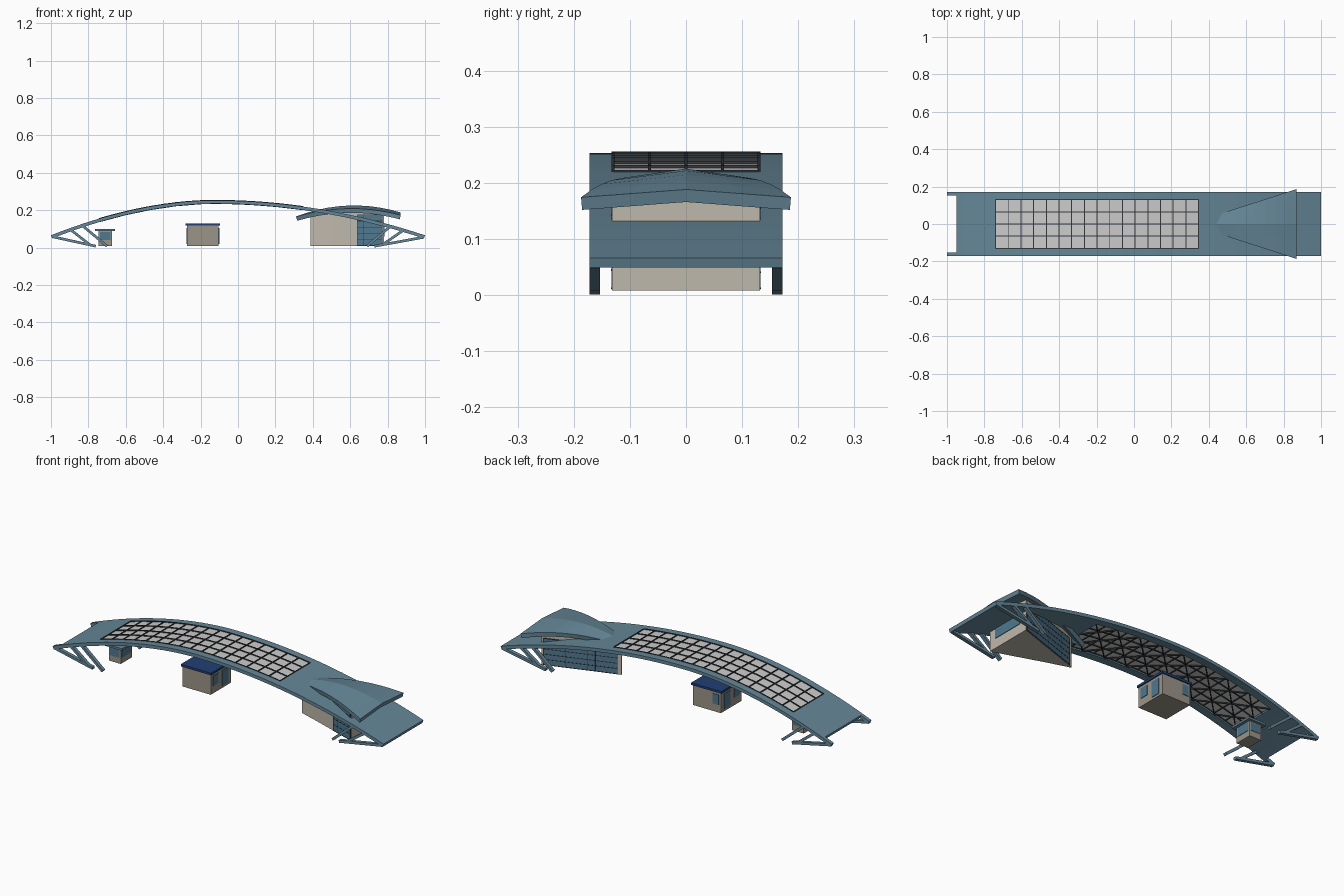
import bpy, bmesh, math
from mathutils import Vector, Matrix

if "Cube" in bpy.data.objects:
    bpy.data.objects.remove(bpy.data.objects["Cube"])


def mat(name, rgb):
    m = bpy.data.materials.new(name)
    m.diffuse_color = (*rgb, 1)
    m.use_nodes = True
    m.node_tree.nodes["Principled BSDF"].inputs["Base Color"].default_value = m.diffuse_color
    return m


STEEL = mat("steel_blue", (0.13, 0.24, 0.31))
DARK = mat("dark_bars", (0.035, 0.04, 0.045))
BEIGE = mat("beige_wall", (0.52, 0.48, 0.41))
TAUPE = mat("taupe_wall", (0.33, 0.30, 0.25))
GLASS = mat("blue_glass", (0.08, 0.19, 0.28))
NAVY = mat("navy_roof", (0.015, 0.05, 0.18))
PANEL = mat("skylight_grey", (0.52, 0.51, 0.51))


def finish(bm, name, m, thick=0):
    bmesh.ops.recalc_face_normals(bm, faces=bm.faces) if not thick else None
    me = bpy.data.meshes.new(name)
    bm.to_mesh(me)
    bm.free()
    me.materials.append(m)
    ob = bpy.data.objects.new(name, me)
    bpy.context.collection.objects.link(ob)
    if thick:
        s = ob.modifiers.new("thickness", 'SOLIDIFY')
        s.thickness, s.offset = thick, -1
    return ob


def beams(name, m, segs, width, depth):
    """One object made of straight box bars between point pairs."""
    bm = bmesh.new()
    for p, q in segs:
        p, q = Vector(p), Vector(q)
        d = (q - p).normalized()
        ref = Vector((0, 0, 1)) if abs(d.z) < 0.95 else Vector((0, 1, 0))
        side = ref.cross(d).normalized()
        rot = Matrix((d, side, d.cross(side))).transposed().to_4x4()
        bmesh.ops.create_cube(bm, size=1, matrix=Matrix.Translation((p + q) / 2) @ rot
                              @ Matrix.Diagonal(((q - p).length, width, depth, 1)))
    return finish(bm, name, m)


def box(name, m, x0, x1, y0, y1, z0, z1):
    bm = bmesh.new()
    bmesh.ops.create_cube(bm, size=1, matrix=Matrix.Translation(((x0 + x1) / 2, (y0 + y1) / 2, (z0 + z1) / 2))
                          @ Matrix.Diagonal((x1 - x0, y1 - y0, z1 - z0, 1)))
    return finish(bm, name, m)


def sheet(name, m, xs, ys, func, keep, thick):
    """Grid surface given by func(x, y), thickened downwards."""
    bm = bmesh.new()
    rows = [[bm.verts.new(func(x, y)) for y in ys] for x in xs]
    for i in range(len(xs) - 1):
        for j in range(len(ys) - 1):
            if keep((xs[i] + xs[i + 1]) / 2, (ys[j] + ys[j + 1]) / 2):
                bm.faces.new((rows[i][j], rows[i + 1][j], rows[i + 1][j + 1], rows[i][j + 1]))
    bmesh.ops.delete(bm, geom=[v for v in bm.verts if not v.link_faces], context='VERTS')
    return finish(bm, name, m, thick)


def span(a, b, n):
    return [a + (b - a) * i / n for i in range(n + 1)]


def arch(x):
    t = x + 0.13
    return 0.253 - 0.187 * ((-t / 0.87) ** 1.85 if t < 0 else (t / 1.13) ** 2)


# Long arched roof with skylight opening and notched west end
X0, X1, W = -0.74, 0.345, 0.13
xs = [-1, -0.975] + span(-0.95, X0, 5) + span(X0, X1, 32)[1:] + span(X1, 1, 16)[1:]
sheet("arched_roof", STEEL, xs, [-0.172, -0.153, -W, W, 0.153, 0.172],
      lambda x, y: (x, y, arch(x)),
      lambda x, y: not (X0 < x < X1 and abs(y) < W) and not (x < -0.95 and abs(y) < 0.15), 0.018)

# Skylight panes, glazing bars and bracing beneath
cols, rows = span(X0, X1, 16), span(-W, W, 4)
sheet("skylight_panes", PANEL, cols, rows, lambda x, y: (x, y, arch(x) - 0.002), lambda x, y: True, 0.004)
P = lambda x, y, dz: (x, y, arch(x) + dz)
bars = [(P(x, -W, -0.004), P(x, W, -0.004)) for x in cols]
bars += [(P(a, y, -0.004), P(b, y, -0.004)) for y in rows for a, b in zip(cols, cols[1:])]
beams("skylight_bars", DARK, bars, 0.005, 0.013)
brace = []
for a, b in zip(cols[::2], cols[2::2]):
    for y0, y1 in ((-W, 0), (0, W)):
        brace += [(P(a, y0, -0.016), P(b, y1, -0.016)), (P(a, y1, -0.016), P(b, y0, -0.016))]
beams("skylight_bracing", DARK, brace, 0.005, 0.006)

# Angled support legs on both sides of each end
legs = []
for y in (-0.1625, 0.1625):
    for (xa, za), (xb, zb) in (((-0.99, 0.058), (-0.76, 0.008)), ((-0.89, 0.092), (-0.79, 0.014)),
                               ((-0.83, 0.116), (-0.70, 0.008)), ((0.99, 0.055), (0.73, 0.008)),
                               ((0.88, 0.090), (0.77, 0.014)), ((0.81, 0.110), (0.69, 0.008))):
        legs.append(((xa, y, za), (xb, y, zb)))
beams("support_legs", STEEL, legs, 0.019, 0.014)


# Fan-shaped curved canopy over the entrance hall
def curve3(x, pts):
    return sum(z * math.prod((x - c) / (a - c) for c, _ in pts if c != a) for a, z in pts)


RIDGE = ((0.31, 0.167), (0.65, 0.225), (0.87, 0.188))
EDGE = ((0.31, 0.165), (0.62, 0.209), (0.87, 0.174))


def canopy(x, s):
    w = 0.187 * (x - 0.29) / 0.58
    return (x, s * w, curve3(x, RIDGE) + abs(s) * (curve3(x, EDGE) - curve3(x, RIDGE)))


sheet("entrance_canopy", STEEL, span(0.31, 0.87, 10), [-1, -0.5, 0, 0.5, 1], canopy, lambda x, y: True, 0.023)


# Wedge-plan entrance hall
def wall_y(x):
    return 0.132 * (x - 0.385) / 0.395


bm = bmesh.new()
stations = []
for x in (0.388, 0.5, 0.62, 0.7, 0.78):
    y, z = max(wall_y(x), 0.003), curve3(x, EDGE) - 0.015
    stations.append([bm.verts.new(c) for c in ((x, -y, 0.008), (x, y, 0.008), (x, y, z), (x, -y, z))])
for a, b in zip(stations, stations[1:]):
    for i in range(4):
        bm.faces.new((a[i], a[(i + 1) % 4], b[(i + 1) % 4], b[i]))
bm.faces.new(stations[0])
bm.faces.new(stations[-1])
finish(bm, "entrance_hall", BEIGE)


# Gridded glazing on the hall's slanted walls
def glazing(name, side, x0, x1, z1, nx, nz):
    at = lambda x, z: (x, side * (wall_y(x) + 0.002), z)
    mid = (0.01 + z1) / 2
    beams(name, GLASS, [(at(x0, mid), at(x1, mid))], 0.004, z1 - 0.01)
    grid = [(at(x, 0.01), at(x, z1)) for x in span(x0, x1, nx)]
    grid += [(at(x0, z), at(x1, z)) for z in span(0.012, z1, nz)]
    beams(name + "_bars", DARK, grid, 0.006, 0.003)


glazing("hall_front_glass", -1, 0.64, 0.77, 0.175, 4, 5)
glazing("hall_back_glass", 1, 0.41, 0.77, 0.155, 10, 5)
box("hall_end_glass", GLASS, 0.779, 0.783, -0.09, 0.09, 0.06, 0.115)

# Middle booth with flat navy roof
box("booth_body", TAUPE, -0.273, -0.103, -0.088, 0.088, 0.008, 0.12)
box("booth_roof", NAVY, -0.28, -0.097, -0.094, 0.094, 0.118, 0.13)
for i, (a, b, z) in enumerate(((-0.07, -0.025, 0.05), (0.01, 0.06, 0.02))):
    box(f"booth_east_window_{i}", GLASS, -0.104, -0.1, a, b, z, 0.105)
    box(f"booth_west_window_{i}", GLASS, -0.276, -0.272, a, b, z, 0.105)
box("booth_back_window", GLASS, -0.26, -0.225, 0.087, 0.091, 0.05, 0.105)

# Small west kiosk with window band
box("kiosk_body", TAUPE, -0.745, -0.675, -0.048, 0.048, 0.008, 0.092)
box("kiosk_roof", STEEL, -0.765, -0.658, -0.062, 0.062, 0.09, 0.101)
for s in (-1, 1):
    box("kiosk_long_window", GLASS, -0.738, -0.682, s * 0.048 - 0.002, s * 0.048 + 0.002, 0.04, 0.085)
    box("kiosk_side_window", GLASS, -0.71 + s * 0.035 - 0.002, -0.71 + s * 0.035 + 0.002, -0.04, 0.04, 0.04, 0.085)
